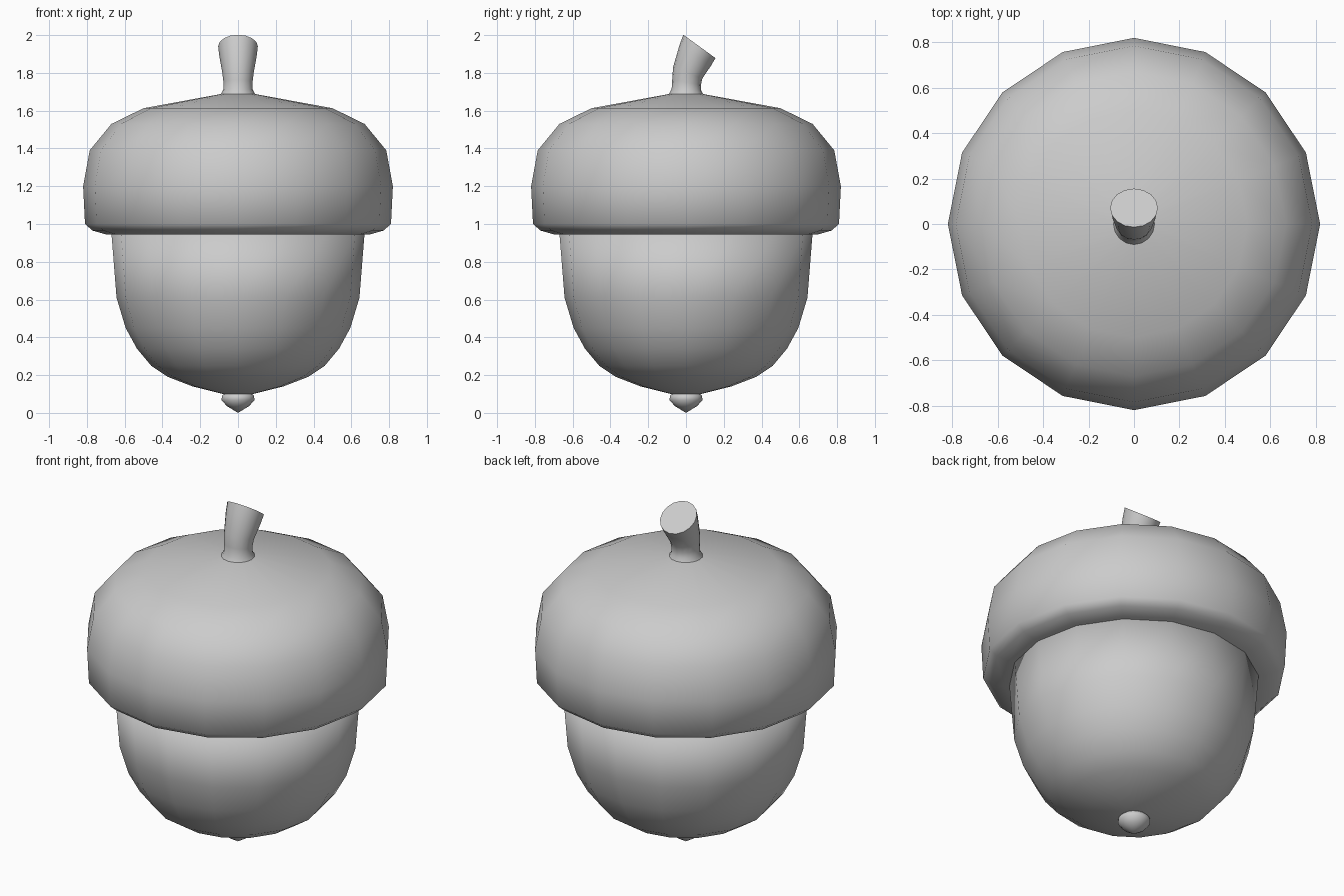
import bpy, bmesh, math
from mathutils import Matrix, Vector

cube = bpy.data.objects.get("Cube")
if cube:
    bpy.data.objects.remove(cube, do_unlink=True)

SIDES = 16
grey = bpy.data.materials.new("plain_grey")
grey.use_nodes = True
grey.diffuse_color = (0.6, 0.6, 0.6, 1)
grey.node_tree.nodes["Principled BSDF"].inputs["Base Color"].default_value = (0.6, 0.6, 0.6, 1)


def loft(name, rings, close_start=False, close_end=False):
    """Join rings of (radius, y, z, tilt in degrees) into a smooth skin."""
    bm = bmesh.new()
    loops = []
    for r, y, z, tilt in rings:
        if r == 0:
            loops.append([bm.verts.new((0, y, z))])
            continue
        turn = Matrix.Rotation(math.radians(-tilt), 3, "X")
        angles = [2 * math.pi * i / SIDES for i in range(SIDES)]
        loops.append([bm.verts.new(turn @ Vector((r * math.cos(a), r * math.sin(a), 0))
                                   + Vector((0, y, z))) for a in angles])
    for low, high in zip(loops, loops[1:]):
        for i in range(SIDES):
            j = (i + 1) % SIDES
            if len(low) == 1:
                bm.faces.new((low[0], high[j], high[i]))
            elif len(high) == 1:
                bm.faces.new((low[i], low[j], high[0]))
            else:
                bm.faces.new((low[i], low[j], high[j], high[i]))
    for f in bm.faces:
        f.smooth = True
    # Flat end discs keep a crisp rim
    for wanted, loop in ((close_start, loops[0]), (close_end, loops[-1])):
        if wanted:
            disc = bm.faces.new(loop)
            for e in disc.edges:
                e.smooth = False
    bmesh.ops.recalc_face_normals(bm, faces=bm.faces)
    mesh = bpy.data.meshes.new(name)
    bm.to_mesh(mesh)
    bm.free()
    mesh.materials.append(grey)
    obj = bpy.data.objects.new(name, mesh)
    bpy.context.collection.objects.link(obj)
    return obj


def lathe(name, profile):
    return loft(name, [(r, 0, z, 0) for r, z in profile])


# Pointed tip under the nut
lathe("nut_tip", [(0, 0), (0.06, 0.037), (0.087, 0.068), (0.085, 0.09), (0.07, 0.105), (0, 0.115)])

# Rounded nut, tucked into the cap
lathe("nut", [(0, 0.1), (0.08, 0.1), (0.24, 0.14), (0.37, 0.19), (0.46, 0.25), (0.535, 0.34),
              (0.595, 0.45), (0.643, 0.61), (0.67, 0.95), (0, 0.96)])

# Domed cap with a rolled lower rim
lathe("cap", [(0.64, 0.942), (0.7, 0.945), (0.77, 0.965), (0.81, 1.0), (0.82, 1.2), (0.785, 1.39),
              (0.67, 1.53), (0.5, 1.613), (0.08, 1.69), (0, 1.692)])

# Bent stem with a flared foot and a slanted cut end
loft("stem", [(0.092, 0, 1.685, 0), (0.078, 0.002, 1.712, 2), (0.077, 0.003, 1.75, 10),
              (0.083, 0.009, 1.80, 21), (0.1, 0.05, 1.895, 33), (0.105, 0.071, 1.94, 36)],
     close_end=True)
